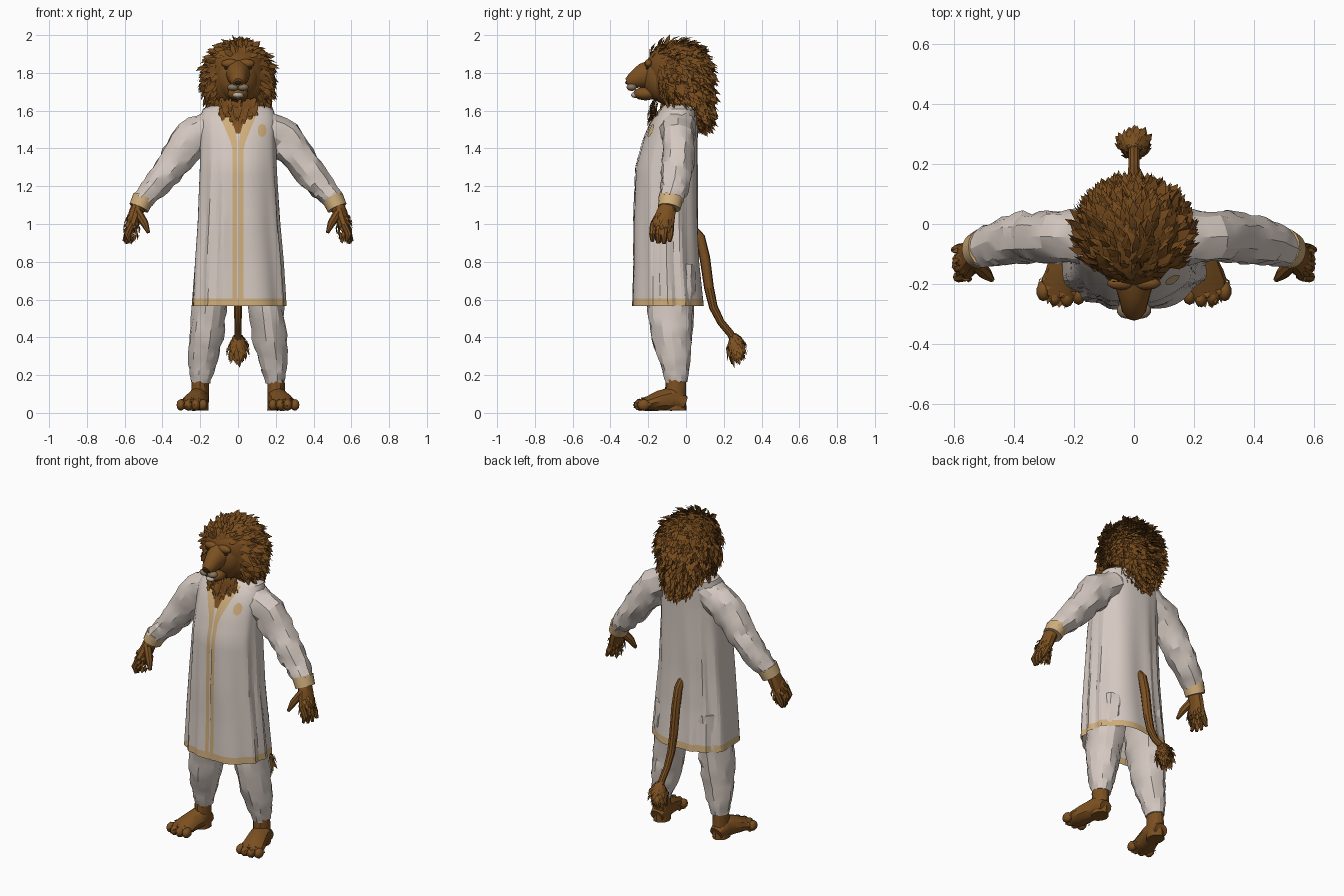
import bpy, bmesh, math, random
from mathutils import Vector, Matrix

random.seed(4)
cube = bpy.data.objects.get("Cube")
if cube:
    bpy.data.objects.remove(cube)

X, Y, Z = Vector((1, 0, 0)), Vector((0, 1, 0)), Vector((0, 0, 1))


def material(name, rgb):
    m = bpy.data.materials.new(name)
    m.use_nodes = True
    m.diffuse_color = (*rgb, 1)
    m.node_tree.nodes["Principled BSDF"].inputs["Base Color"].default_value = (*rgb, 1)
    return m


CLOTH = material("pale cloth", (0.66, 0.58, 0.53))
TRIM = material("gold trim", (0.62, 0.42, 0.2))
FUR = material("brown fur", (0.2, 0.08, 0.015))
MANE = material("dark brown mane", (0.175, 0.068, 0.012))
MUZZLE = material("grey tan muzzle", (0.25, 0.18, 0.11))
CREAM = material("cream chin", (0.5, 0.44, 0.36))
DARK = material("near black", (0.02, 0.014, 0.01))


def finish(name, bm, *mats, sharp=30, fix=True):
    if fix:
        bmesh.ops.recalc_face_normals(bm, faces=bm.faces[:])
    me = bpy.data.meshes.new(name)
    bm.to_mesh(me)
    bm.free()
    for m in mats:
        me.materials.append(m)
    me.shade_smooth()
    me.set_sharp_from_angle(angle=math.radians(sharp))
    ob = bpy.data.objects.new(name, me)
    bpy.context.collection.objects.link(ob)
    return ob


def skin(bm, rings, caps=True):
    rows = [[bm.verts.new(p) for p in r] for r in rings]
    n = len(rows[0])
    for a, b in zip(rows, rows[1:]):
        for i in range(n):
            j = (i + 1) % n
            bm.faces.new((a[i], a[j], b[j], b[i]))
    if caps:
        bm.faces.new(rows[0])
        bm.faces.new(rows[-1])


# Tube through (centre, half width, half depth) stations, with optional creasing
def tube(name, stations, mat, sides=12, steps=1, crease=0, ref=Y, s=1, sharp=30):
    pts = []
    for (p, a, b), (q, c, d) in zip(stations, stations[1:]):
        for k in range(steps):
            f = k / steps
            pts.append((Vector(p).lerp(Vector(q), f), a + (c - a) * f, b + (d - b) * f))
    p, a, b = stations[-1]
    pts.append((Vector(p), a, b))
    rings = []
    for i, (p, a, b) in enumerate(pts):
        t = (pts[min(i + 1, len(pts) - 1)][0] - pts[max(i - 1, 0)][0]).normalized()
        u = t.cross(ref).normalized()
        v = u.cross(t)
        ring = []
        for k in range(sides):
            an = math.tau * k / sides
            r = 1 + random.uniform(-crease, crease)
            w = p + u * a * r * math.cos(an) + v * b * r * math.sin(an)
            ring.append((w.x * s, w.y, w.z))
        rings.append(ring)
    bm = bmesh.new()
    skin(bm, rings)
    return finish(name, bm, mat, sharp=sharp)


def blob(name, centre, radii, mat, detail=2):
    bm = bmesh.new()
    bmesh.ops.create_icosphere(bm, subdivisions=detail, radius=1,
                               matrix=Matrix.Translation(centre) @ Matrix.Diagonal((*radii, 1)))
    return finish(name, bm, mat, sharp=50)


# One leaf-shaped lock of hair
def lock(bm, base, way, normal, length, width):
    way = way.normalized()
    side = way.cross(normal).normalized() * width
    mid = base + way * length * 0.5 + normal * length * 0.12
    v = [bm.verts.new(p) for p in (base - side * 0.5, base + side * 0.5, mid + side,
                                   base + way * length, mid - side)]
    bm.faces.new((v[0], v[1], v[2], v[4]))
    bm.faces.new((v[4], v[2], v[3]))


def scatter(count):
    for i in range(count):
        z = 1 - 2 * (i + 0.5) / count
        r, an = math.sqrt(1 - z * z), i * math.pi * (3 - math.sqrt(5))
        yield Vector((r * math.cos(an), r * math.sin(an), z))


def wobble(k):
    return Vector([random.uniform(-k, k) for _ in range(3)])


# Coat: height, half width, centre y, half depth
PROFILE = [(0.565, 0.25, -0.096, 0.188), (0.8, 0.235, -0.103, 0.172), (1.0, 0.218, -0.106, 0.168),
           (1.3, 0.203, -0.1, 0.162), (1.45, 0.2, -0.08, 0.142), (1.55, 0.205, -0.057, 0.122),
           (1.61, 0.185, -0.033, 0.1), (1.64, 0.12, -0.02, 0.085), (1.66, 0.06, -0.01, 0.05)]


def section(z):
    for lo, hi in zip(PROFILE, PROFILE[1:]):
        if z <= hi[0]:
            f = (z - lo[0]) / (hi[0] - lo[0])
            return [a + (b - a) * f for a, b in zip(lo[1:], hi[1:])]
    return PROFILE[-1][1:]


def squared(v):
    return math.copysign(abs(v) ** 0.85, v)


def coat_point(an, z, off=0.0):
    a, yc, b = section(z)
    fade = max(0, min(1, (1.6 - z) / 0.6))
    k = 1 + 0.032 * fade * math.sin(11 * an + 2 * math.sin(3 * an) + 2 * z)
    return ((a * k + off) * squared(math.cos(an)), yc + (b * k + off) * squared(math.sin(an)), z)


def coat_front(x, z, off=0.006):
    c = math.copysign((abs(x) / section(z)[0]) ** (1 / 0.85), x)
    return coat_point(-math.acos(c), z, off)


bm = bmesh.new()
levels = [0.565, 0.606] + [0.605 + 0.05 * i for i in range(1, 20)] + [1.58, 1.61, 1.625, 1.64, 1.66]
skin(bm, [[coat_point(math.tau * k / 72, z) for k in range(72)] for z in levels], caps=False)
for f in bm.faces:
    f.material_index = int(f.calc_center_median().z < 0.6)
finish("coat", bm, CLOTH, TRIM, sharp=20)


# Thin plates that follow the coat front between two edges
def plate(name, zs, left, right, mat, cols=4, off=0.006):
    bm = bmesh.new()
    rows = []
    for z in zs:
        l, r = left(z), right(z)
        rows.append([bm.verts.new(coat_front(l + (r - l) * i / cols, z, off)) for i in range(cols + 1)])
    for a, b in zip(rows, rows[1:]):
        for i in range(cols):
            bm.faces.new((a[i], a[i + 1], b[i + 1], b[i]))
    return finish(name, bm, mat, fix=False)


def neckline(z):
    return 0.005 + max(0, z - 1.46) * 0.3


def collar_edge(z):
    return 0.028 + max(0, z - 1.41) * 0.4


zs = [0.565 + 0.0435 * i for i in range(25)]
for s, tag in ((1, "left"), (-1, "right")):
    edges = [lambda z: s * neckline(z), lambda z: s * collar_edge(z)]
    plate(tag + "_front_trim", zs, *edges[::s], TRIM)
plate("throat_fur", [1.48 + 0.02 * i for i in range(8)], lambda z: -neckline(z), neckline, FUR)


def patch_half(z):
    return 0.65 * math.sqrt(max(0, 0.0351 ** 2 - (z - 1.495) ** 2))


plate("chest_patch", [1.46 + 0.007 * i for i in range(11)],
      lambda z: 0.125 - patch_half(z), lambda z: 0.125 + patch_half(z), TRIM)

# Limbs, built once per side
for s, tag in ((1, "left_"), (-1, "right_")):
    tube(tag + "sleeve", [((0.1, -0.045, 1.54), 0.08, 0.095), ((0.245, -0.042, 1.453), 0.103, 0.088),
                          ((0.352, -0.045, 1.307), 0.082, 0.085), ((0.447, -0.06, 1.193), 0.067, 0.076),
                          ((0.515, -0.085, 1.12), 0.052, 0.06)], CLOTH, 14, 4, 0.1, s=s, sharp=22)
    tube(tag + "cuff", [((0.5, -0.079, 1.14), 0.058, 0.066), ((0.525, -0.089, 1.085), 0.054, 0.06)],
         TRIM, 16, s=s)
    tube(tag + "trouser_leg", [((0.125, -0.08, 0.78), 0.1, 0.13), ((0.145, -0.08, 0.6), 0.092, 0.13),
                               ((0.168, -0.075, 0.4), 0.09, 0.104), ((0.19, -0.056, 0.25), 0.071, 0.077),
                               ((0.197, -0.05, 0.16), 0.049, 0.056)], CLOTH, 14, 4, 0.075, s=s, sharp=22)
    # Hand with four fingers and a thumb
    tube(tag + "palm", [((0.515, -0.09, 1.13), 0.036, 0.04), ((0.54, -0.105, 1.06), 0.038, 0.05),
                        ((0.562, -0.125, 0.99), 0.034, 0.062), ((0.568, -0.13, 0.965), 0.02, 0.05)],
         FUR, 10, 2, 0.05, s=s)
    for i in range(4):
        y = -0.08 - 0.031 * i
        tip = 0.89 + 0.012 * abs(i - 1.5)
        tube(tag + "finger_%d" % (i + 1), [((0.56, y, 1.0), 0.019, 0.018), ((0.586, y - 0.004, 0.945), 0.019, 0.018),
                                           ((0.604 - 0.01 * i, y - 0.006, tip), 0.008, 0.009)], FUR, 8, s=s)
    tube(tag + "thumb", [((0.53, -0.13, 1.06), 0.024, 0.026), ((0.495, -0.165, 1.005), 0.021, 0.022),
                         ((0.474, -0.185, 0.955), 0.009, 0.01)], FUR, 8, s=s)
    # Paw foot with toes
    tube(tag + "ankle", [((0.2, -0.054, 0.19), 0.045, 0.052), ((0.202, -0.056, 0.1), 0.047, 0.056),
                         ((0.204, -0.056, 0.013), 0.048, 0.057)], FUR, 12, 2, 0.03, s=s)
    tube(tag + "foot", [((0.203, -0.005, 0.05), 0.042, 0.037), ((0.208, -0.07, 0.075), 0.054, 0.064),
                        ((0.225, -0.14, 0.064), 0.062, 0.053), ((0.24, -0.2, 0.049), 0.07, 0.039),
                        ((0.245, -0.24, 0.042), 0.06, 0.03)], FUR, 12, 2, 0.03, Z, s)
    for i in range(4):
        x = 0.185 + 0.039 * i
        blob(tag + "toe_%d" % (i + 1), (s * x, -0.236 - 0.012 * (i in (1, 2)) + 0.004 * i, 0.042),
             (0.024, 0.034, 0.031), FUR)
    # Shaggy fur on hand and foot
    bm = bmesh.new()
    for d in scatter(50):
        if d.y < 0.3 and d.z > -0.3:
            p = Vector((s * 0.24, -0.19, 0.042)) + Vector((d.x * 0.066, d.y * 0.065, d.z * 0.036))
            lock(bm, p, Vector((s * 0.2, -1, -0.3)) + d * 0.4 + wobble(0.2), d, 0.03, 0.01)
        p = Vector((s * 0.556, -0.12, 1.0)) + Vector((d.x * 0.033, d.y * 0.052, d.z * 0.07))
        lock(bm, p, Vector((s * 0.3, -0.2, -1)) + d * 0.3 + wobble(0.2), d, 0.04, 0.01)
    finish(tag + "paw_fur", bm, FUR, fix=False)
    # Facial features
    blob(tag + "muzzle_pad", (s * 0.026, -0.288, 1.724), (0.032, 0.028, 0.02), MUZZLE)
    blob(tag + "eye", (s * 0.06, -0.205, 1.825), (0.014, 0.008, 0.008), DARK)
    blob(tag + "brow", (s * 0.042, -0.198, 1.85), (0.048, 0.022, 0.024), FUR)

# Head
blob("face", (0, -0.1, 1.775), (0.118, 0.13, 0.14), FUR, 3)
tube("snout", [((0, -0.15, 1.8), 0.08, 0.085), ((0, -0.23, 1.784), 0.056, 0.066),
               ((0, -0.29, 1.755), 0.04, 0.04), ((0, -0.312, 1.747), 0.024, 0.026)], FUR, 14, 2, ref=Z)
blob("nose", (0, -0.309, 1.748), (0.02, 0.013, 0.01), DARK)
blob("chin", (0, -0.267, 1.683), (0.03, 0.026, 0.016), CREAM)
blob("jaw", (0, -0.215, 1.69), (0.058, 0.068, 0.036), FUR)


# Mane: core shape covered in locks that sweep away from the face
def mane_point(d):
    drop = max(0, d.y) * max(0, -d.z)
    fringe = max(0, -d.y) * max(0, d.z)
    depth = 0.143 if d.y > 0 else 0.165
    width = 0.168 * (1 + 0.18 * max(0, -d.z)) * (1 - 0.7 * drop)
    return Vector((width * d.x, -0.03 + depth * d.y + 0.07 * drop - 0.07 * fringe,
                   1.78 + 0.182 * d.z - 0.22 * drop))


bm = bmesh.new()
bmesh.ops.create_icosphere(bm, subdivisions=3, radius=1)
for v in bm.verts:
    v.co = mane_point(v.co.normalized())
finish("mane_core", bm, MANE)

bm = bmesh.new()
for d in scatter(1500):
    p = mane_point(d)
    if p.y < -0.11 and abs(p.x) < 0.112 and 1.64 < p.z < 1.885:
        continue
    away = (p - Vector((0, -0.25, 1.8))).normalized()
    lock(bm, p - d * 0.006, away + d * 0.25 - Z * 0.75 + wobble(0.4), (d + wobble(0.5)).normalized(),
         random.uniform(0.05, 0.085), random.uniform(0.01, 0.018))
finish("mane_locks", bm, MANE, fix=False)

# Beard locks falling over the collar
bm = bmesh.new()
for i in range(70):
    x, z = random.uniform(-0.1, 0.1), random.uniform(1.59, 1.67)
    p = Vector((x, -0.145 - 0.03 * math.cos(x * 15), z))
    lock(bm, p, Vector((-x * 2, -0.1, -1)) + wobble(0.25), -Y + wobble(0.3),
         0.075 * (1 - 4 * abs(x)) + 0.02, 0.013)
finish("beard", bm, MANE, fix=False)

# Tail with a tufted tip
tube("tail", [((0, 0.04, 0.97), 0.022, 0.02), ((0, 0.075, 0.93), 0.026, 0.024), ((0, 0.1, 0.82), 0.028, 0.026),
              ((0, 0.122, 0.66), 0.026, 0.025), ((0, 0.145, 0.56), 0.023, 0.023), ((0, 0.185, 0.48), 0.02, 0.02),
              ((0, 0.235, 0.42), 0.02, 0.02), ((0, 0.265, 0.36), 0.02, 0.02)], FUR, 10, 2, ref=X)
blob("tail_tuft_core", (0, 0.262, 0.36), (0.034, 0.03, 0.06), FUR)
bm = bmesh.new()
for d in scatter(110):
    p = Vector((0, 0.258, 0.365)) + Vector((d.x * 0.036, d.y * 0.032, d.z * 0.058))
    lock(bm, p, Vector((0, 0.35, -1)) + d * 0.35 + wobble(0.2), d, random.uniform(0.045, 0.075), 0.011)
finish("tail_tuft_locks", bm, FUR, fix=False)
